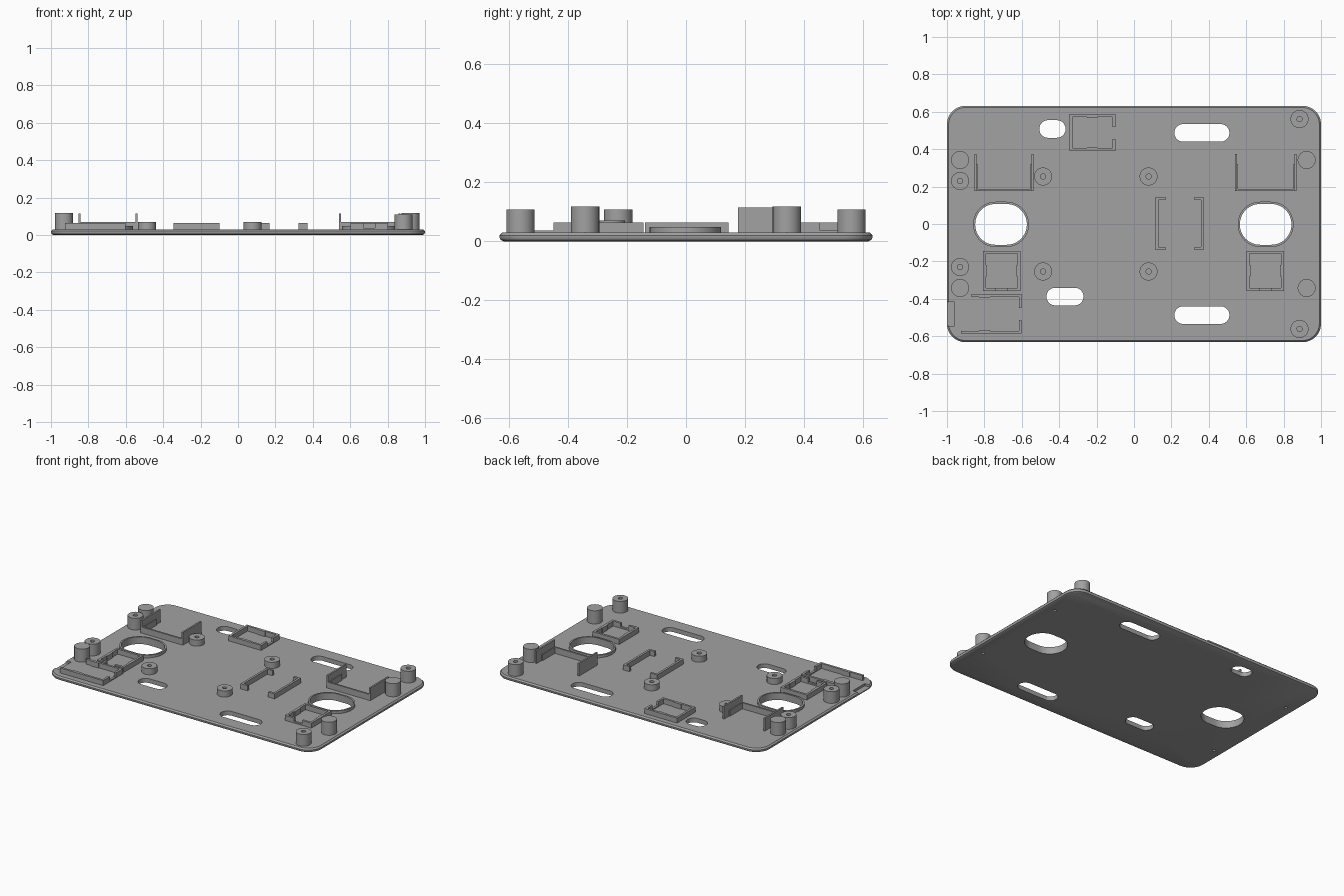
import bpy, bmesh, math

if "Cube" in bpy.data.objects:
    bpy.data.objects.remove(bpy.data.objects["Cube"], do_unlink=True)

grey = bpy.data.materials.new("mid grey plastic")
grey.use_nodes = True
grey.diffuse_color = (0.36, 0.36, 0.36, 1)
grey.node_tree.nodes["Principled BSDF"].inputs["Base Color"].default_value = grey.diffuse_color

TOP = 0.029      # upper face of the plate
BASE = 0.025     # parts sink slightly into the plate
LOW = 0.063      # height of the low walls
WALL = 0.015


def finish(name, bm):
    bmesh.ops.recalc_face_normals(bm, faces=bm.faces)
    mesh = bpy.data.meshes.new(name)
    bm.to_mesh(mesh)
    bm.free()
    mesh.materials.append(grey)
    ob = bpy.data.objects.new(name, mesh)
    bpy.context.collection.objects.link(ob)
    return ob


def smooth(ob):
    bpy.ops.object.select_all(action='DESELECT')
    ob.select_set(True)
    bpy.context.view_layer.objects.active = ob
    bpy.ops.object.shade_smooth_by_angle(angle=math.radians(30))


def rounded(cx, cy, hx, hy, r, n=12):
    """Outline of a rectangle with round corners."""
    pts = []
    for k, (sx, sy) in enumerate([(1, 1), (-1, 1), (-1, -1), (1, -1)]):
        for i in range(n + 1):
            a = math.pi / 2 * (k + i / n)
            pts.append((cx + sx * (hx - r) + r * math.cos(a),
                        cy + sy * (hy - r) + r * math.sin(a)))
    return pts


def loft(name, layers):
    """Solid through stacked outlines, each given as (outline, z)."""
    bm = bmesh.new()
    rings = [[bm.verts.new((x, y, z)) for x, y in pts] for pts, z in layers]
    n = len(rings[0])
    for a, b in zip(rings, rings[1:]):
        for i in range(n):
            j = (i + 1) % n
            bm.faces.new((a[i], a[j], b[j], b[i]))
    bm.faces.new(rings[0])
    bm.faces.new(rings[-1])
    bmesh.ops.remove_doubles(bm, verts=bm.verts, dist=1e-5)
    return finish(name, bm)


def cut(ob, cutter):
    mod = ob.modifiers.new("cut", 'BOOLEAN')
    mod.operation = 'DIFFERENCE'
    mod.solver = 'EXACT'
    mod.object = cutter
    bpy.context.view_layer.objects.active = ob
    bpy.ops.object.modifier_apply(modifier=mod.name)
    bpy.data.objects.remove(cutter, do_unlink=True)


def walls(name, boxes):
    """One object from boxes given as (x0, x1, y0, y1, top)."""
    bm = bmesh.new()
    for x0, x1, y0, y1, top in boxes:
        vs = bmesh.ops.create_cube(bm, size=1)["verts"]
        for v in vs:
            v.co.x = x1 if v.co.x > 0 else x0
            v.co.y = y1 if v.co.y > 0 else y0
            v.co.z = top if v.co.z > 0 else BASE
    return finish(name, bm)


def lathe(name, x, y, profile):
    bm = bmesh.new()
    vs = [bm.verts.new((r, 0, z)) for r, z in profile]
    edges = [bm.edges.new(p) for p in zip(vs, vs[1:])]
    bmesh.ops.spin(bm, geom=vs + edges, cent=(0, 0, 0), axis=(0, 0, 1),
                   angle=math.tau, steps=32, use_merge=True)
    bmesh.ops.remove_doubles(bm, verts=bm.verts, dist=1e-5)
    ob = finish(name, bm)
    ob.location = (x, y, 0)
    smooth(ob)


# Base plate with softened edges
def plate_outline(inset):
    return rounded(0, 0, 1 - inset, 0.632 - inset, 0.1 - inset)


plate = loft("base_plate", [(plate_outline(0.014), 0), (plate_outline(0.004), 0.005),
                            (plate_outline(0), 0.012), (plate_outline(0), 0.02),
                            (plate_outline(0.009), TOP)])

# Long slots through the plate
for cx, cy, hx in [(-0.436, 0.508, 0.07), (0.363, 0.487, 0.147),
                   (-0.369, -0.388, 0.099), (0.363, -0.487, 0.147)]:
    o = rounded(cx, cy, hx, 0.047, 0.0465)
    cut(plate, loft("slot_cutter", [(o, -0.1), (o, 0.2)]))

# Large openings with raised rims
for side, cx in [("right", -0.711), ("left", 0.704)]:
    inner = rounded(cx, -0.002, 0.138, 0.109, 0.108, 16)
    outer = rounded(cx, -0.002, 0.149, 0.121, 0.12, 16)
    cut(plate, loft("opening_cutter", [(inner, -0.1), (inner, 0.2)]))
    rim = loft(side + "_opening_rim", [(outer, BASE), (outer, 0.048)])
    cut(rim, loft("rim_cutter", [(inner, -0.1), (inner, 0.2)]))
    smooth(rim)

# Shallow pocket at the right edge
o = rounded(-1.0, -0.481, 0.041, 0.064, 0.002, 1)
cut(plate, loft("pocket_cutter", [(o, 0.014), (o, 0.2)]))

# Solid pillars, bored from below
R = 0.048
for x in (-0.93, 0.923):
    for y in (-0.342, 0.342):
        o = rounded(x, y, 0.01, 0.01, 0.0099, 4)
        cut(plate, loft("bore_cutter", [(o, -0.1), (o, 0.2)]))
        lathe("pillar", x, y, [(0, 0.09), (0.01, 0.09), (0.01, BASE),
                               (R, BASE), (R, 0.118), (0, 0.118)])
smooth(plate)


# Screw bosses, bored from above
def boss(name, x, y, top):
    lathe(name, x, y, [(R, BASE), (R, top), (0.014, top), (0.014, 0.035), (0, 0.035)])


for s in (-1, 1):
    boss("corner_boss", 0.885, s * 0.561, 0.108)
    boss("side_boss", -0.93, s * 0.23, 0.108)
    for x in (-0.486, 0.078):
        boss("short_boss", x, s * 0.254, 0.07)

# Back frame, open on its left side
x0, x1, y0, y1 = -0.345, -0.099, 0.39, 0.588
walls("back_frame", [
    (x0, x0 + WALL, y0, y1, LOW), (x0, x1, y0, y0 + WALL, LOW),
    (x0, x1, y1 - WALL, y1, LOW), (x1 - WALL, x1, y0, 0.455, LOW),
    (x1 - WALL, x1, 0.519, y1, LOW), (x1 - WALL, x1, 0.455, 0.519, 0.036),
    (-0.25, -0.195, y0, y0 + 0.02, LOW), (-0.25, -0.195, y1 - 0.02, y1, LOW)])

# Tall U-shaped holders with small clips
for side, x0, x1 in [("right", -0.853, -0.537), ("left", 0.54, 0.869)]:
    t = 0.011
    walls(side + "_tall_holder", [
        (x0, x0 + t, 0.176, 0.374, 0.115), (x1 - t, x1, 0.176, 0.374, 0.115),
        (x0, x1, 0.176, 0.188, 0.07),
        (x0, x0 + 0.017, 0.176, 0.32, 0.07), (x1 - 0.017, x1, 0.176, 0.32, 0.07)])

# Pair of facing centre brackets
for side, xa, xb, xw in [("right", 0.115, 0.168, 0.115), ("left", 0.324, 0.372, 0.357)]:
    walls(side + "_centre_bracket", [
        (xw, xw + WALL, -0.139, 0.144, LOW),
        (xa, xb, -0.139, -0.124, LOW), (xa, xb, 0.129, 0.144, LOW)])

# Small frames, open at the front
for side, x0 in [("right", -0.806), ("left", 0.602)]:
    x1, y0, y1 = x0 + 0.199, -0.358, -0.144
    g0, g1 = x0 + 0.068, x0 + 0.13
    walls(side + "_small_frame", [
        (x0, x0 + WALL, y0, y1, LOW), (x1 - WALL, x1, y0, y1, LOW),
        (x0, x1, y1 - WALL, y1, LOW), (x0, g0, y0, y0 + WALL, LOW),
        (g1, x1, y0, y0 + WALL, LOW), (g0, g1, y0, y0 + WALL, 0.038),
        (x0, x0 + 0.02, -0.28, -0.22, LOW), (x1 - 0.02, x1, -0.28, -0.22, LOW)])

# Corner frame beside the pocket
x1, y0, y1 = -0.601, -0.586, -0.374
walls("corner_frame", [
    (-0.869, x1, y1 - WALL, y1, LOW), (-0.925, x1, y0, y0 + WALL, LOW),
    (x1 - WALL, x1, -0.449, y1, LOW), (x1 - WALL, x1, y0, -0.513, LOW),
    (x1 - WALL, x1, -0.513, -0.449, 0.036),
    (-0.83, -0.77, y1 - 0.02, y1, LOW), (-0.83, -0.77, y0, y0 + 0.02, LOW)])
